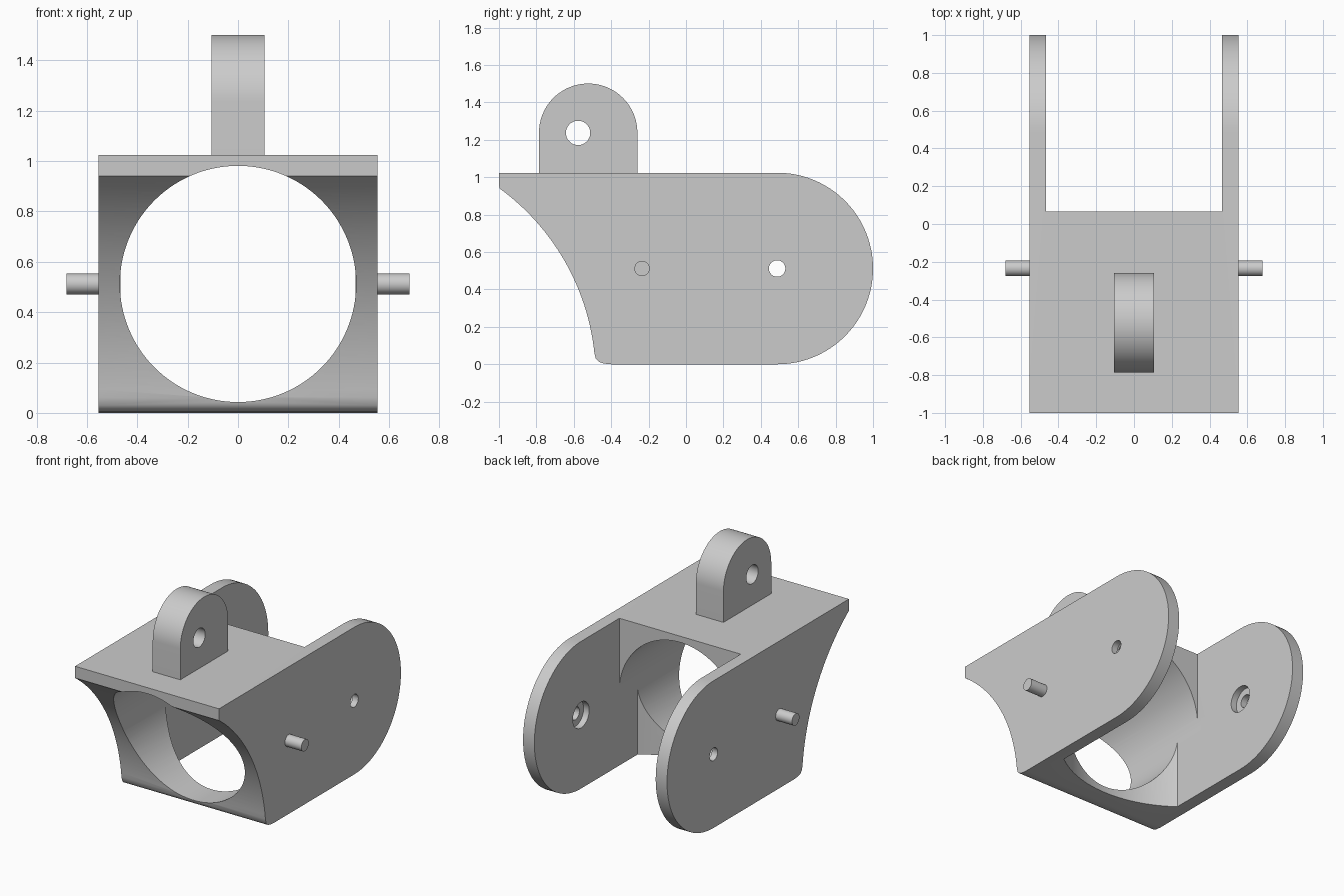
import bpy, bmesh, math
from mathutils import Matrix

if "Cube" in bpy.data.objects:
    bpy.data.objects.remove(bpy.data.objects["Cube"])

grey = bpy.data.materials.new("plain grey")
grey.use_nodes = True
grey.diffuse_color = (0.6, 0.6, 0.6, 1)
grey.node_tree.nodes["Principled BSDF"].inputs["Base Color"].default_value = grey.diffuse_color

PIVOT_Y, MID_Z, HALF = 0.487, 0.512, 0.554


def finish(name, bm):
    bmesh.ops.recalc_face_normals(bm, faces=bm.faces)
    mesh = bpy.data.meshes.new(name)
    bm.to_mesh(mesh)
    bm.free()
    mesh.materials.append(grey)
    ob = bpy.data.objects.new(name, mesh)
    bpy.context.collection.objects.link(ob)
    return ob


def extrude_x(name, profile, x0, x1):
    """Extrude a (y, z) outline along x."""
    bm = bmesh.new()
    face = bm.faces.new([bm.verts.new((x0, y, z)) for y, z in profile])
    new = bmesh.ops.extrude_face_region(bm, geom=[face])["geom"]
    bmesh.ops.translate(bm, vec=(x1 - x0, 0, 0),
                        verts=[v for v in new if isinstance(v, bmesh.types.BMVert)])
    return finish(name, bm)


def box(name, lo, hi):
    return extrude_x(name, [(lo[1], lo[2]), (hi[1], lo[2]), (hi[1], hi[2]), (lo[1], hi[2])],
                     lo[0], hi[0])


def cylinder(name, axis, center, radius, length, sides=48):
    bm = bmesh.new()
    turn = {"X": Matrix.Rotation(math.pi / 2, 4, "Y"),
            "Y": Matrix.Rotation(math.pi / 2, 4, "X"), "Z": Matrix()}[axis]
    bmesh.ops.create_cone(bm, cap_ends=True, segments=sides, radius1=radius, radius2=radius,
                          depth=length, matrix=Matrix.Translation(center) @ turn)
    return finish(name, bm)


def arc(cy, cz, r, a0, a1, n):
    angles = [math.radians(a0 + (a1 - a0) * i / n) for i in range(n + 1)]
    return [(cy + r * math.cos(a), cz + r * math.sin(a)) for a in angles]


def boolean(ob, cutter, operation="DIFFERENCE"):
    mod = ob.modifiers.new("cut", "BOOLEAN")
    mod.operation, mod.solver, mod.object = operation, "EXACT", cutter
    bpy.context.view_layer.objects.active = ob
    bpy.ops.object.modifier_apply(modifier=mod.name)
    bpy.data.objects.remove(cutter)


def smooth(ob):
    bpy.ops.object.select_all(action="DESELECT")
    ob.select_set(True)
    bpy.context.view_layer.objects.active = ob
    bpy.ops.object.shade_smooth_by_angle(angle=math.radians(30))


# Housing: round rear end, flat top, concave front, small bottom fillet
outline = arc(0.488, MID_Z, 0.512, -90, 90, 48) + [(-1, 1.024)]
outline += arc(-1.733, -0.07, 1.25, 54, 6, 32)
outline += [(-0.482, 0.03), (-0.466, 0.013), (-0.44, 0.004), (-0.4, 0)]
housing = extrude_x("housing", outline, -HALF, HALF)

# Slot between the side plates, with a round clearance in its lower half
slot = 0.467
boolean(housing, box("slot_cutter", (-slot, 0.065, -0.2), (slot, 1.2, 1.2)))
clearance = cylinder("clearance_cutter", "Z", (0, PIVOT_Y, MID_Z / 2 - 0.1), 0.775, MID_Z + 0.2, 128)
boolean(clearance, box("slot_limit", (-slot, -1, -0.5), (slot, 0.2, 1)), "INTERSECT")
boolean(housing, clearance)

# Large round bore from the front into the slot
boolean(housing, cylinder("bore_cutter", "Y", (0, -0.6, MID_Z), 0.469, 1.4, 128))

# Pivot holes, counterbored from the inside of each plate
boolean(housing, cylinder("pivot_cutter", "X", (0, PIVOT_Y, MID_Z), 0.044, 2))
boolean(housing, cylinder("counterbore_cutter", "X", (0, PIVOT_Y, MID_Z), 0.09, 1.02))
smooth(housing)

# Upright lug with a cross hole
lug = extrude_x("top_lug", arc(-0.523, 1.238, 0.263, 0, 180, 48) + [(-0.786, 1.02), (-0.26, 1.02)],
                -0.106, 0.106)
boolean(lug, cylinder("lug_hole_cutter", "X", (0, -0.577, 1.237), 0.065, 1))
smooth(lug)

# Side pins
for side, name in ((1, "left_pin"), (-1, "right_pin")):
    smooth(cylinder(name, "X", (side * 0.615, -0.235, MID_Z), 0.041, 0.13, 32))
